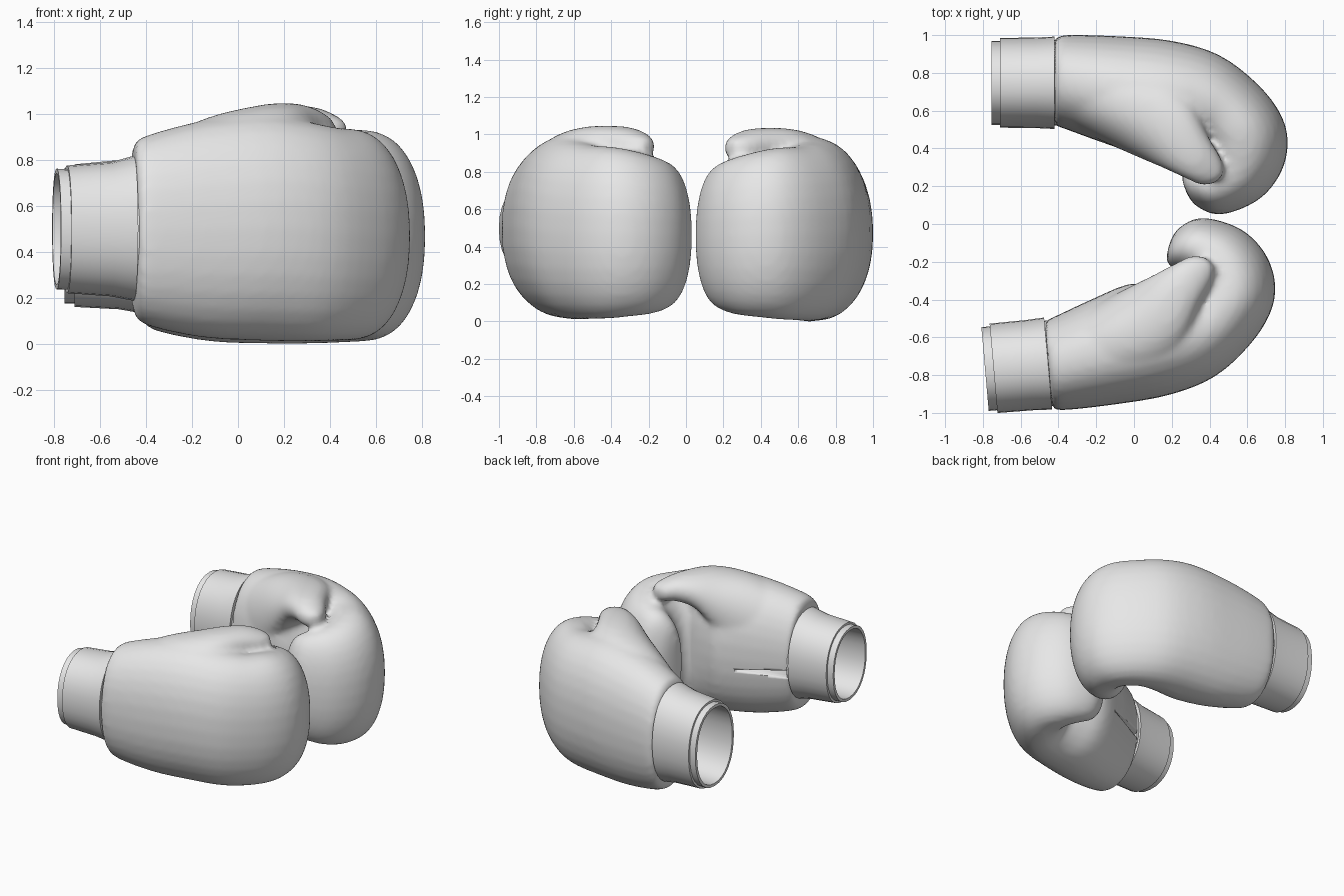
import bpy, bmesh, math
from mathutils import Vector, Matrix

cube = bpy.data.objects.get("Cube")
if cube:
    bpy.data.objects.remove(cube, do_unlink=True)

grey = bpy.data.materials.new("plain grey")
grey.use_nodes = True
grey.diffuse_color = (0.8, 0.8, 0.8, 1)
grey.node_tree.nodes["Principled BSDF"].inputs["Base Color"].default_value = (0.8, 0.8, 0.8, 1)

# Each section: outer x, outer y, inner x, inner y, bottom z, top z
BODY = [
    (-0.42, 0.98, -0.42, 0.52, 0.12, 0.84),
    (-0.37, 1.00, -0.37, 0.505, 0.06, 0.88),
    (-0.10, 0.995, -0.15, 0.425, 0.01, 0.95),
    (0.20, 0.97, 0.05, 0.365, 0.0, 0.985),
    (0.45, 0.895, 0.20, 0.40, 0.0, 0.96),
    (0.65, 0.745, 0.28, 0.43, 0.005, 0.935),
    (0.775, 0.585, 0.32, 0.41, 0.01, 0.93),
    (0.815, 0.43, 0.33, 0.38, 0.02, 0.915),
    (0.775, 0.265, 0.33, 0.35, 0.03, 0.89),
    (0.655, 0.125, 0.31, 0.32, 0.05, 0.86),
    (0.46, 0.05, 0.28, 0.30, 0.09, 0.82),
    (0.33, 0.095, 0.26, 0.28, 0.17, 0.74),
    (0.275, 0.17, 0.25, 0.25, 0.28, 0.64),
]
THUMB = [
    (-0.36, 0.90, -0.36, 0.53, 0.25, 0.85),
    (-0.05, 0.88, -0.15, 0.43, 0.34, 0.965),
    (0.15, 0.81, 0.03, 0.35, 0.56, 1.015),
    (0.29, 0.67, 0.16, 0.293, 0.77, 1.035),
    (0.39, 0.47, 0.27, 0.243, 0.85, 1.028),
    (0.46, 0.35, 0.36, 0.205, 0.86, 0.995),
    (0.48, 0.27, 0.43, 0.215, 0.88, 0.965),
]
SLIT = [
    (-0.46, 0.60, -0.46, 0.40, 0.37, 0.44),
    (-0.06, 0.46, -0.08, 0.35, 0.41, 0.42),
]


def back_place(p):
    return p


def front_place(p, turn=5):
    # Mirrored, then turned a little about the cuff
    pivot = Vector((-0.76, -0.96, 0))
    q = Matrix.Rotation(math.radians(turn), 3, 'Z') @ (Vector((p.x, -p.y, p.z)) - pivot)
    q += Vector((-0.775, -0.98, 0))
    q.z += 0.015 - 0.02 * q.x
    return q


def front_thumb_place(p):
    return front_place(p, 3)


def refine(rows, steps=4):
    """Pass a smooth spline through the sections."""
    out = []
    for i in range(len(rows) - 1):
        a, b, c, d = (rows[min(max(k, 0), len(rows) - 1)] for k in range(i - 1, i + 3))
        for s in range(steps):
            t = s / steps
            out.append([0.5 * (2 * q + (r - p) * t + (2 * p - 5 * q + 4 * r - w) * t * t
                               + (3 * q - p - 3 * r + w) * t ** 3)
                        for p, q, r, w in zip(a, b, c, d)])
    return out + [list(rows[-1])]


def loft(bm, rows, place, power=2.2, n=32, caps=(True, True)):
    rings = []
    for ox, oy, ix, iy, z0, z1 in rows:
        mid = Vector(((ox + ix) / 2, (oy + iy) / 2, (z0 + z1) / 2))
        half = Vector(((ox - ix) / 2, (oy - iy) / 2, 0))
        ring = []
        for k in range(n):
            a = 2 * math.pi * k / n
            u, v = (math.copysign(abs(f) ** (2 / power), f) for f in (math.cos(a), math.sin(a)))
            p = mid + half * u + Vector((0, 0, (z1 - z0) / 2 * v))
            ring.append(bm.verts.new(place(p)))
        rings.append(ring)
    for r, s in zip(rings, rings[1:]):
        for k in range(n):
            bm.faces.new((r[k], r[(k + 1) % n], s[(k + 1) % n], s[k]))
    if caps[0]:
        bm.faces.new(rings[0])
    if caps[1]:
        bm.faces.new(rings[-1])


def finish(bm, name):
    bmesh.ops.recalc_face_normals(bm, faces=bm.faces[:])
    for f in bm.faces:
        f.smooth = True
    for e in bm.edges:
        e.smooth = e.calc_face_angle(0) < math.radians(40)
    mesh = bpy.data.meshes.new(name)
    bm.to_mesh(mesh)
    bm.free()
    mesh.materials.append(grey)
    obj = bpy.data.objects.new(name, mesh)
    bpy.context.collection.objects.link(obj)
    return obj


def glove(side, place, thumb_place, cuff_low, cuff_high):
    def cuff_row(x, grow, lift=0.0):
        """Oval section of the wrist at x."""
        return (x, 0.975 + grow, x, 0.52 - grow,
                cuff_low - grow - lift / 2, cuff_high + grow + lift)

    # Padded hand and thumb, fused into one soft skin
    bm = bmesh.new()
    loft(bm, refine(BODY), place)
    loft(bm, refine(THUMB), thumb_place)
    body = finish(bm, side + "_glove_body")
    fuse = body.modifiers.new("fuse", 'REMESH')
    fuse.mode = 'VOXEL'
    fuse.voxel_size = 0.02
    fuse.use_smooth_shade = True
    soft = body.modifiers.new("soften", 'SMOOTH')
    soft.factor = 0.5
    soft.iterations = 8

    # Lacing slit in the palm
    bm = bmesh.new()
    loft(bm, SLIT, place, n=12)
    cutter = finish(bm, side + "_slit_cutter")
    cutter.hide_render = True
    cutter.hide_set(True)
    cut = body.modifiers.new("slit", 'BOOLEAN')
    cut.operation = 'DIFFERENCE'
    cut.object = cutter

    # Hollow wrist tube
    bm = bmesh.new()
    rows = [cuff_row(-0.40, 0), cuff_row(-0.58, -0.005), cuff_row(-0.755, -0.005),
            cuff_row(-0.755, -0.025), cuff_row(-0.44, -0.03)]
    loft(bm, rows, place, caps=(False, True))
    finish(bm, side + "_wrist_tube")

    # Strap around the wrist, flaring towards the hand
    bm = bmesh.new()
    rows = [cuff_row(-0.42, -0.01), cuff_row(-0.42, 0.017, 0.04), cuff_row(-0.52, 0.012, 0.016),
            cuff_row(-0.71, 0.01), cuff_row(-0.71, -0.01)]
    loft(bm, rows, place, caps=(False, False))
    finish(bm, side + "_wrist_strap")


glove("back", back_place, back_place, 0.17, 0.77)
glove("front", front_place, front_thumb_place, 0.2, 0.735)
